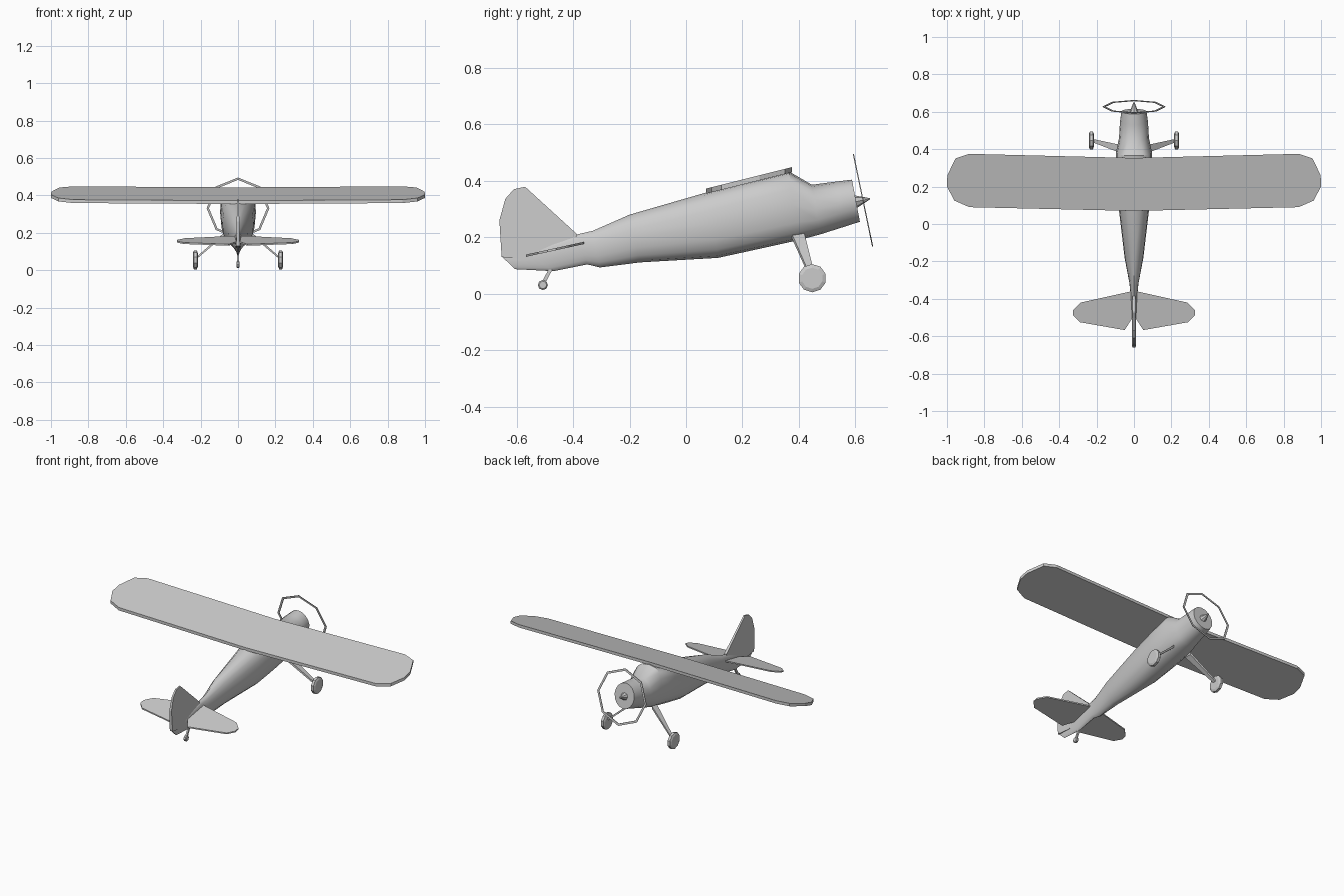
import bpy, bmesh
from math import sin, cos, pi, copysign

if "Cube" in bpy.data.objects:
    bpy.data.objects.remove(bpy.data.objects["Cube"])


def make(name, verts, faces, smooth=None):
    me = bpy.data.meshes.new(name)
    me.from_pydata(verts, [], faces)
    bm = bmesh.new()
    bm.from_mesh(me)
    bmesh.ops.recalc_face_normals(bm, faces=bm.faces)
    bm.to_mesh(me)
    bm.free()
    ob = bpy.data.objects.new(name, me)
    bpy.context.collection.objects.link(ob)
    if smooth:
        bpy.ops.object.select_all(action='DESELECT')
        ob.select_set(True)
        bpy.context.view_layer.objects.active = ob
        bpy.ops.object.shade_smooth_by_angle(angle=smooth)
    return ob


def loft(name, rings, smooth=None, closed=False):
    """Skin a list of equal-length rings, capping the ends unless closed."""
    n, m = len(rings[0]), len(rings)
    verts = [p for r in rings for p in r]
    faces = []
    for i in range(m if closed else m - 1):
        k = (i + 1) % m
        faces += [(i * n + j, i * n + (j + 1) % n, k * n + (j + 1) % n, k * n + j)
                  for j in range(n)]
    if not closed:
        faces += [tuple(range(n)), tuple(range((m - 1) * n, m * n))]
    return make(name, verts, faces, smooth)


def mirrored(half):
    return half + [(-x, y) for x, y in reversed(half) if x > 0]


def tilted_slab(name, outline, y0, z0, slope, thick):
    return loft(name, [[(x, y, z0 + (y - y0) * slope + t) for x, y in outline]
                       for t in (0, thick)])


def wheel(name, x, y, z, r, w, n=10):
    rings = [[(x + dx * w, y + s * r * sin(2 * pi * j / n), z - s * r * cos(2 * pi * j / n))
              for j in range(n)]
             for dx, s in ((-.5, .75), (-.3, 1), (.3, 1), (.5, .75))]
    return loft(name, rings)


# fuselage: top y, top z, bottom y, bottom z, half width, squareness
stations = [(.588, .404, .616, .255, .067, 2), (.53, .397, .56, .237, .075, 2),
            (.446, .386, .475, .21, .08, 2.2), (.365, .433, .40, .19, .096, 2.7),
            (.22, .397, .26, .159, .092, 2.6), (.08, .361, .113, .127, .083, 2.4),
            (-.2, .28, -.163, .111, .05, 2), (-.33, .223, -.305, .093, .024, 2),
            (-.386, .21, -.35, .104, .019, 2), (-.57, .155, -.47, .08, .011, 2),
            (-.655, .134, -.605, .087, .003, 2)]
rings = []
for yt, zt, yb, zb, w, e in stations:
    ring = []
    for j in range(16):
        a = 2 * pi * j / 16
        u = copysign(abs(cos(a)) ** (2 / e), cos(a))
        v = copysign(abs(sin(a)) ** (2 / e), sin(a))
        ring.append((w * u, (yt + yb) / 2 + v * (yt - yb) / 2, (zt + zb) / 2 + v * (zt - zb) / 2))
    rings.append(ring)
loft("fuselage", rings, smooth=.7)

# wing and tailplane
tilted_slab("wing", mirrored([(0, .353), (.88, .375), (.955, .35), (.998, .26), (1, .2),
                              (.96, .125), (.88, .09), (0, .07)]), .07, .354, .25, .018)
tilted_slab("tailplane", mirrored([(0, -.36), (.015, -.36), (.285, -.42), (.325, -.46),
                                   (.325, -.49), (.29, -.525), (.05, -.567), (0, -.49)]),
            -.57, .13, .22, .008)

# fin and rudder, thinner towards the top
fin = [(-.653, .13), (-.661, .26), (-.64, .336), (-.61, .37), (-.57, .379),
       (-.386, .211), (-.40, .15), (-.56, .12)]
loft("tail_fin", [[(s * (.010 - .02 * (z - .12)), y, z) for y, z in fin] for s in (-1, 1)])

# propeller disc ring, tilted with the nose
tilt = .205
ring_sections = []
for j in range(8):
    a = 2 * pi * j / 8
    ring_sections.append([(r * sin(a), .627 - r * cos(a) * sin(tilt) + t,
                           .331 + r * cos(a) * cos(tilt))
                          for r, t in ((.168, -.002), (.168, .002), (.155, .002), (.155, -.002))])
loft("propeller_ring", ring_sections, closed=True)

# spinner
bpy.ops.mesh.primitive_cone_add(vertices=8, radius1=.024, radius2=.002, depth=.055,
                                location=(0, .625, .331), rotation=(tilt - pi / 2, 0, 0))
bpy.context.object.name = "spinner"

# main landing gear
for side, s in (("left", -1), ("right", 1)):
    loft(side + "_gear_leg", [[(s * x, y, z + t) for y, t in ((y1, -h), (y2, -h), (y2, h), (y1, h))]
                              for x, y1, y2, z, h in ((.06, .375, .42, .205, .008),
                                                      (.222, .437, .455, .065, .006))])
    wheel(side + "_wheel", s * .228, .447, .055, .05, .026)

# tail wheel
wheel("tail_wheel", 0, -.507, .031, .018, .018, 8)
loft("tail_wheel_strut", [[(x, y + dy, z) for x, dy in ((-.005, -.007), (.005, -.007),
                                                         (.005, .007), (-.005, .007))]
                          for y, z in ((-.507, .035), (-.475, .095))])
